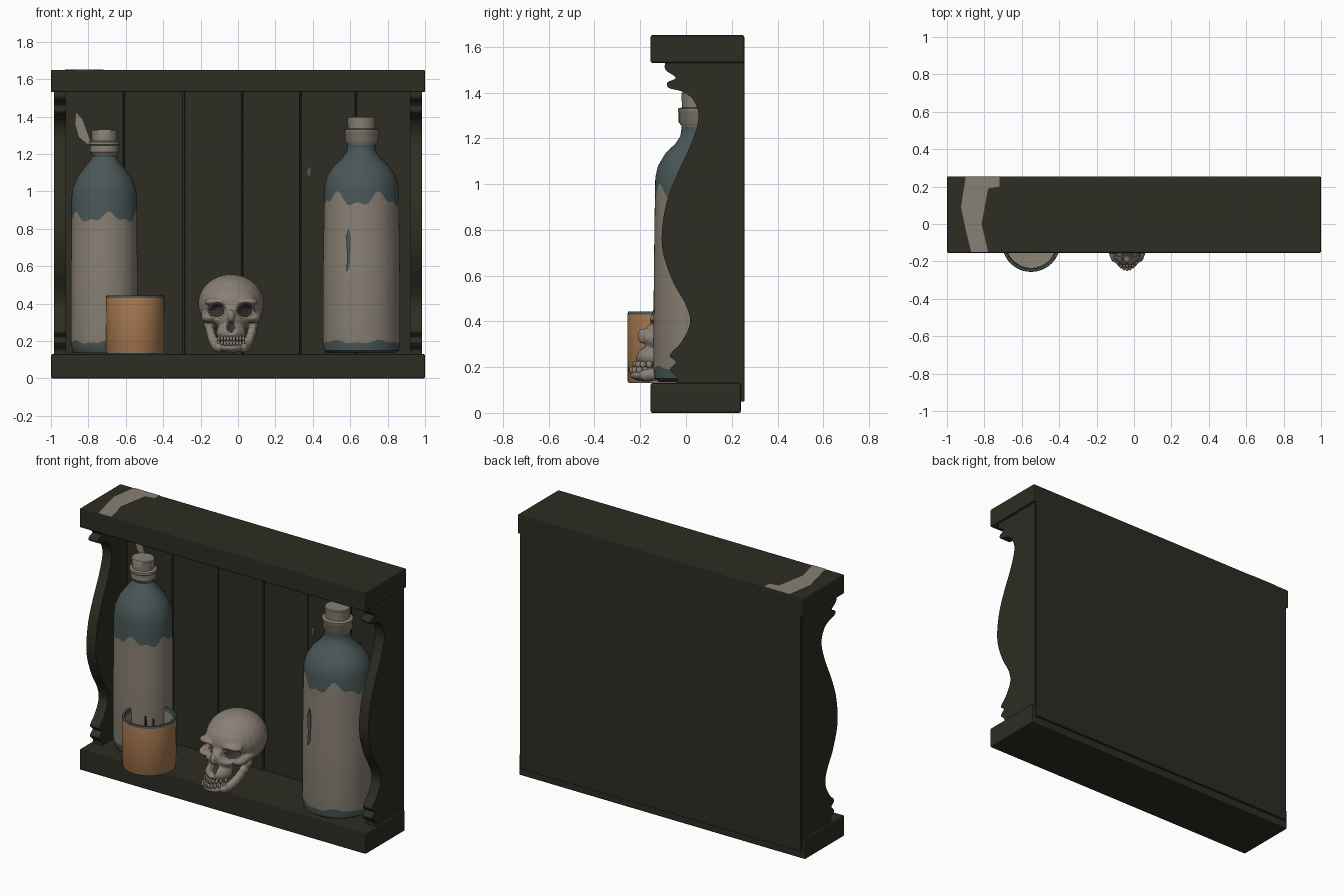
import bpy, bmesh, math
from mathutils import Vector, Matrix

if "Cube" in bpy.data.objects:
    bpy.data.objects.remove(bpy.data.objects["Cube"])


def material(name, rgb):
    m = bpy.data.materials.new(name)
    m.use_nodes = True
    m.diffuse_color = (*rgb, 1)
    bsdf = m.node_tree.nodes["Principled BSDF"]
    bsdf.inputs["Base Color"].default_value = (*rgb, 1)
    bsdf.inputs["Roughness"].default_value = 0.8
    return m


WOOD = material("dark_wood", (0.026, 0.026, 0.017))
BONE = material("pale_bone", (0.25, 0.215, 0.175))
GLASS = material("blue_grey_glass", (0.067, 0.095, 0.095))
WAX = material("orange_wax", (0.39, 0.19, 0.08))
HOLLOW = material("dark_hollow", (0.035, 0.033, 0.028))


def finish(name, bm, mats, angle=40):
    bmesh.ops.recalc_face_normals(bm, faces=bm.faces)
    me = bpy.data.meshes.new(name)
    bm.to_mesh(me)
    bm.free()
    for m in mats:
        me.materials.append(m)
    ob = bpy.data.objects.new(name, me)
    bpy.context.collection.objects.link(ob)
    bpy.ops.object.select_all(action='DESELECT')
    ob.select_set(True)
    bpy.context.view_layer.objects.active = ob
    if angle:
        bpy.ops.object.shade_smooth_by_angle(angle=math.radians(angle))
    return ob


def box(name, x, y, z, mat=WOOD, bevel=0.008):
    bm = bmesh.new()
    bmesh.ops.create_cube(bm, size=1)
    for v in bm.verts:
        for i, (lo, hi) in enumerate((x, y, z)):
            v.co[i] = lo if v.co[i] < 0 else hi
    ob = finish(name, bm, [mat], 0)
    mod = ob.modifiers.new("bevel", 'BEVEL')
    mod.width, mod.segments = bevel, 2
    return ob


def slab(name, points, depth, mat):
    """Extrude a closed outline of 3D points along a vector."""
    bm = bmesh.new()
    face = bm.faces.new([bm.verts.new(p) for p in points])
    out = bmesh.ops.extrude_face_region(bm, geom=[face])["geom"]
    bmesh.ops.translate(bm, vec=depth, verts=[g for g in out if isinstance(g, bmesh.types.BMVert)])
    return finish(name, bm, [mat], 35)


def smooth_path(pts, steps=6):
    """Catmull-Rom interpolation through 2D points."""
    p = [Vector(q) for q in [pts[0], *pts, pts[-1]]]
    out = []
    for a, b, c, d in zip(p, p[1:], p[2:], p[3:]):
        for s in range(steps):
            t = s / steps
            out.append(0.5 * (2 * b + (c - a) * t + (2 * a - 5 * b + 4 * c - d) * t * t
                              + (3 * b - a - 3 * c + d) * t ** 3))
    return out + [p[-1]]


def lathe(name, rings, centre, mats, squash=1.0, segs=64, phase=0.0, rule=None):
    """rings: (radius, z, wave height, material index of the band above)."""
    bm = bmesh.new()
    rows = []
    for r, z, wave, _ in rings:
        row = []
        for i in range(segs):
            a = math.tau * i / segs
            drip = wave * (math.sin(5 * a + phase) + 0.6 * math.sin(11 * a + 2 * phase)) / 1.6
            row.append(bm.verts.new((centre[0] + r * math.cos(a),
                                     centre[1] + r * squash * math.sin(a), z + drip)))
        rows.append(row)
    for k in range(len(rows) - 1):
        for i in range(segs):
            j = (i + 1) % segs
            f = bm.faces.new((rows[k][i], rows[k][j], rows[k + 1][j], rows[k + 1][i]))
            f.material_index = rings[k][3]
            if rule:
                f.material_index = rule(k, math.tau * (i + 0.5) / segs, rings[k][3])
    for row, band in ((rows[0], rings[0][3]), (rows[-1], rings[-1][3])):
        bm.faces.new(row).material_index = band
    return finish(name, bm, mats)


# Cabinet boards and back
box("bottom_board", (-1, 1), (-0.155, 0.24), (0, 0.13))
box("top_board", (-1, 1), (-0.155, 0.255), (1.53, 1.65))
box("back_panel", (-0.98, 0.98), (0.235, 0.255), (0.05, 1.6), bevel=0.002)
joints = (-0.93, -0.61, -0.29, 0.025, 0.335, 0.63, 0.93)
for n, (a, b) in enumerate(zip(joints, joints[1:])):
    box(f"back_plank_{n + 1}", (a + 0.003, b - 0.003), (0.212 + 0.008 * (n % 2), 0.24), (0.12, 1.54))

# Scrolled side panels
edge = smooth_path([(-0.04, 0.125), (-0.04, 0.153), (-0.07, 0.188), (-0.044, 0.222), (-0.07, 0.253),
                    (-0.02, 0.31), (0.017, 0.39), (0, 0.47), (-0.06, 0.58), (-0.105, 0.73),
                    (-0.09, 0.9), (-0.04, 1.04), (0.02, 1.17), (0.055, 1.29), (0.03, 1.37),
                    (-0.02, 1.405), (-0.075, 1.42), (-0.08, 1.445), (-0.045, 1.465),
                    (-0.09, 1.5), (-0.09, 1.535)])
for side, x in (("left", 0.92), ("right", -0.985)):
    outline = [(x, p.x, p.y) for p in edge] + [(x, 0.25, 1.535), (x, 0.25, 0.125)]
    slab(side + "_side_panel", outline, (0.065, 0, 0), WOOD)

# Pale worn patches on the boards
patch = [(-0.9, 0.25), (-0.72, 0.25), (-0.72, 0.2), (-0.78, 0.19), (-0.815, 0),
         (-0.78, -0.15), (-0.87, -0.15), (-0.9, -0.03), (-0.925, 0.09)]
slab("top_patch", [(x, y, 1.648) for x, y in patch], (0, 0, 0.004), BONE)
splash = [(-0.865, 1.42), (-0.835, 1.39), (-0.79, 1.27), (-0.8, 1.25), (-0.85, 1.29), (-0.87, 1.36)]
slab("plank_patch", [(x, 0.21, z) for x, z in splash], (0, -0.005, 0), BONE)
slab("plank_chip", [(x, 0.212, z) for x, z in ((0.37, 1.09), (0.385, 1.08), (0.39, 1.12), (0.375, 1.13))],
     (0, -0.006, 0), GLASS)

# Bottles: glass base, dripping pale coat, glass shoulder, pale lip and cork
tall = [(0.18, 0.135, 0, 0), (0.2, 0.15, 0, 0), (0.207, 0.195, 0.012, 1), (0.205, 0.6, 0, 1),
        (0.2, 0.955, 0.05, 0), (0.198, 1.03, 0, 0), (0.185, 1.08, 0, 0), (0.15, 1.135, 0, 0),
        (0.105, 1.175, 0, 0), (0.08, 1.21, 0, 0), (0.074, 1.25, 0, 1), (0.076, 1.255, 0, 1),
        (0.088, 1.27, 0, 1), (0.088, 1.31, 0, 1), (0.092, 1.315, 0, 1), (0.092, 1.33, 0, 1),
        (0.072, 1.335, 0, 1), (0.076, 1.395, 0, 1), (0.072, 1.4, 0, 1)]
short = [(0.16, 0.135, 0, 0), (0.172, 0.15, 0, 0), (0.178, 0.195, 0.012, 1), (0.177, 0.6, 0, 1),
         (0.175, 0.86, 0.035, 0), (0.174, 0.97, 0, 0), (0.168, 1.02, 0, 0), (0.142, 1.08, 0, 0),
         (0.105, 1.13, 0, 0), (0.075, 1.165, 0, 0), (0.06, 1.19, 0, 1), (0.062, 1.195, 0, 1),
         (0.076, 1.21, 0, 1), (0.076, 1.245, 0, 1), (0.082, 1.25, 0, 1), (0.082, 1.265, 0, 1),
         (0.066, 1.27, 0, 1), (0.07, 1.325, 0, 1), (0.066, 1.33, 0, 1)]
lathe("tall_bottle", tall, (0.66, 0.05), [GLASS, BONE], 0.93, phase=0.6)
lathe("short_bottle", short, (-0.715, 0.075), [GLASS, BONE], 0.9, phase=2.4)
streak = [(0.58, 0.57), (0.597, 0.6), (0.603, 0.75), (0.59, 0.8), (0.578, 0.76), (0.583, 0.66)]
slab("bottle_streak", [(x, -0.127, z) for x, z in streak], (0, -0.009, 0), GLASS)


# Candle cup: orange towards the front, pale behind
def cup_colour(band, angle, default):
    turned = math.cos(angle + math.radians(75))
    return 1 if band == 1 and turned > -0.25 else default


cup = [(0.15, 0.13, 0, 0), (0.155, 0.14, 0, 0), (0.156, 0.43, 0, 2), (0.153, 0.443, 0, 2),
       (0.142, 0.443, 0, 2), (0.138, 0.42, 0, 0), (0.135, 0.34, 0, 0), (0.03, 0.33, 0, 0)]
lathe("candle", cup, (-0.55, -0.1), [BONE, WAX, GLASS], segs=48, rule=cup_colour)
for n, dx in enumerate((-0.025, 0.03)):
    lathe(f"wick_{n + 1}", [(0.008, 0.32, 0, 0), (0.006, 0.43, 0, 0)], (-0.55 + dx, -0.1), [HOLLOW], segs=8)

# Skull: fused ellipsoids, then sunken sockets
SX = -0.037
bm = bmesh.new()


def blob(pos, rad, mirror=False):
    for s in ((1, -1) if mirror else (1,)):
        place = Matrix.Translation((SX + s * pos[0], pos[1], pos[2])) @ Matrix.Diagonal((*rad, 1))
        bmesh.ops.create_uvsphere(bm, u_segments=24, v_segments=16, radius=1, matrix=place)


blob((0, 0.04, 0.4), (0.176, 0.185, 0.157))               # cranium
blob((0, -0.05, 0.4), (0.145, 0.105, 0.11))               # forehead
blob((0.07, -0.115, 0.41), (0.075, 0.045, 0.024), True)   # brows
blob((0.115, -0.085, 0.325), (0.045, 0.06, 0.03), True)   # cheekbones
blob((0.14, -0.02, 0.335), (0.022, 0.09, 0.02), True)     # cheek arches
blob((0, -0.11, 0.33), (0.1, 0.075, 0.075))               # mid face
blob((0, -0.135, 0.245), (0.08, 0.085, 0.055))            # upper jaw
blob((0, -0.19, 0.335), (0.02, 0.022, 0.035))             # nose bridge
blob((0, -0.175, 0.165), (0.07, 0.07, 0.028))             # chin
for k in range(7):                                        # jaw branches
    t = k / 6
    blob((0.065 + 0.055 * t, -0.17 + 0.15 * t, 0.165 + 0.12 * t * t), (0.026, 0.035, 0.028), True)
skull = finish("skull", bm, [BONE, HOLLOW], 0)
mod = skull.modifiers.new("fuse", 'REMESH')
mod.mode, mod.voxel_size = 'VOXEL', 0.0065
mod = skull.modifiers.new("soften", 'SMOOTH')
mod.factor, mod.iterations = 0.5, 5
bpy.ops.object.convert(target='MESH')
sockets = [(0.075, 0.362, 0.048, 0.042, 0.08), (-0.075, 0.362, 0.048, 0.042, 0.08),
           (0, 0.272, 0.026, 0.034, 0.05)]
sunk = set()
for v in skull.data.vertices:
    if v.co.y > -0.03:
        continue
    for sx, sz, rx, rz, depth in sockets:
        d = ((v.co.x - SX - sx) / rx) ** 2 + ((v.co.z - sz) / rz) ** 2
        if d < 1:
            v.co.y += depth * math.sqrt(1 - d)
            if d < 0.8:
                sunk.add(v.index)
            break
for p in skull.data.polygons:
    p.use_smooth = True
    p.material_index = int(all(i in sunk for i in p.vertices))

# Teeth along a curved arch
bm = bmesh.new()
for z, front in ((0.212, -0.222), (0.187, -0.238)):
    for k in range(-4, 5):
        blob((0.0165 * k, front + 0.0038 * k * k, z), (0.0085, 0.014, 0.015))
finish("teeth", bm, [BONE], 60)
